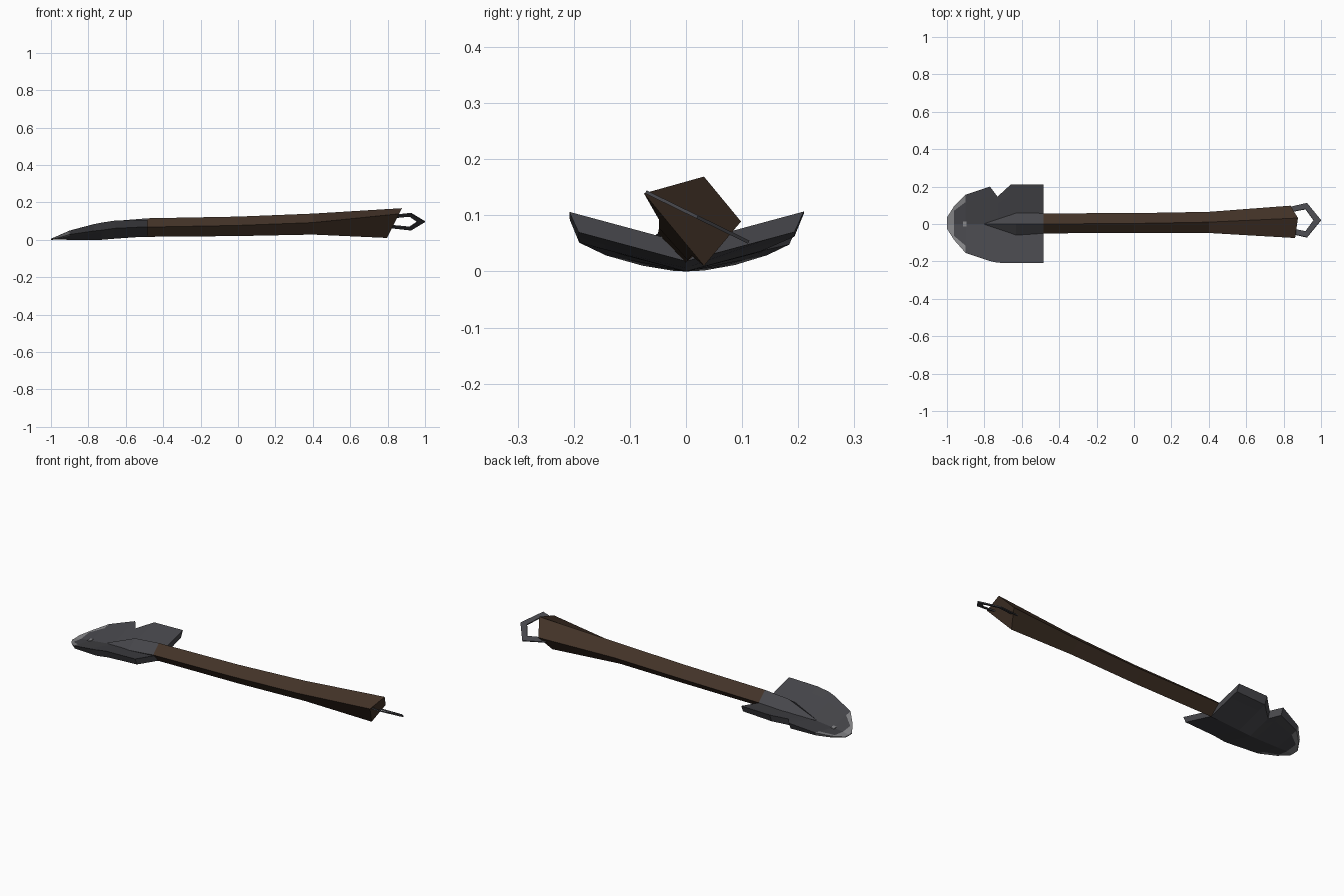
import bpy, bmesh
from mathutils import Vector

if "Cube" in bpy.data.objects:
    bpy.data.objects.remove(bpy.data.objects["Cube"])


def material(name, col):
    m = bpy.data.materials.new(name)
    m.diffuse_color = (*col, 1)
    m.use_nodes = True
    m.node_tree.nodes["Principled BSDF"].inputs["Base Color"].default_value = m.diffuse_color
    return m


STEEL = material("dark steel", (0.062, 0.062, 0.070))
WORN = material("worn bright steel", (0.24, 0.24, 0.25))
WOOD = material("dark wood", (0.056, 0.033, 0.021))


def loft(name, rings, mats, closed=False, rule=None):
    """Skin a list of equal-length point rings; cap the ends unless closed."""
    bm = bmesh.new()
    rows = [[bm.verts.new(p) for p in r] for r in rings]
    n = len(rows[0])
    pairs = list(zip(rows, rows[1:]))
    if closed:
        pairs.append((rows[-1], rows[0]))
    for a, b in pairs:
        for i in range(n):
            j = (i + 1) % n
            bm.faces.new((a[i], a[j], b[j], b[i]))
    if not closed:
        bm.faces.new(rows[0])
        bm.faces.new(rows[-1])
    bmesh.ops.recalc_face_normals(bm, faces=bm.faces)
    if rule:
        for f in bm.faces:
            f.material_index = rule(f.calc_center_median())
    me = bpy.data.meshes.new(name)
    bm.to_mesh(me)
    bm.free()
    for m in mats:
        me.materials.append(m)
    ob = bpy.data.objects.new(name, me)
    bpy.context.collection.objects.link(ob)
    return ob


# Blade: V-shaped sections (x, +y half width, -y half width, centre z, V slope, thickness)
stations = [
    (-0.485, 0.21, 0.208, 0.050, 0.27, 0.032),
    (-0.66, 0.21, 0.208, 0.042, 0.29, 0.036),
    (-0.73, 0.146, 0.207, 0.036, 0.27, 0.036),   # chipped notch on the +y side
    (-0.77, 0.20, 0.198, 0.032, 0.26, 0.032),
    (-0.90, 0.157, 0.155, 0.018, 0.20, 0.018),
    (-0.962, 0.095, 0.085, 0.011, 0.12, 0.010),
    (-1.0, 0.035, 0.025, 0.004, 0.05, 0.004),
]
rings = []
for x, yp, yn, c, s, t in stations:
    ys = [-yn, -0.75 * yn, 0, 0.75 * yp, yp]
    top = [(x, y, c + s * abs(y)) for y in ys]
    bot = [(x, 0.92 * y, c - t + s * 0.92 * abs(y)) for y in reversed(ys)]
    rings.append(top + bot)
loft("blade", rings, [STEEL, WORN],
     rule=lambda p: int(p.x < -0.965 or (p.x < -0.905 and abs(p.y) > 0.085)))

# Small worn fleck on the blade
loft("worn_fleck", [[(x, -0.015, z - 0.003), (x, 0.015, z - 0.003),
                     (x, 0.013, z + 0.004), (x, -0.013, z + 0.004)]
                    for x, z in ((-0.915, 0.017), (-0.895, 0.019))], [WORN])


# Four-cornered sections given as left, top, right and bottom (y, z)
def section(x, *yz):
    return [(x, y, z) for y, z in yz]


joint = section(-0.485, (-0.05, 0.068), (0.0, 0.115), (0.057, 0.066), (0.0, 0.016))

# Socket tapering to a point on the blade
loft("socket", [
    joint,
    section(-0.63, (-0.06, 0.06), (0.0, 0.103), (0.06, 0.06), (0.0, 0.012)),
    section(-0.80, (-0.002, 0.030), (0.0, 0.033), (0.002, 0.030), (0.0, 0.022)),
], [STEEL])

# Handle flaring to a slanted end
end = [(-0.075, 0.139), (0.032, 0.169), (0.098, 0.089), (0.032, 0.01)]
loft("handle", [
    joint,
    section(0.0, (-0.048, 0.077), (0.003, 0.124), (0.058, 0.072), (0.003, 0.020)),
    section(0.40, (-0.048, 0.092), (0.010, 0.140), (0.065, 0.083), (0.010, 0.028)),
    [(0.797 + 0.5 * (z - 0.01), y, z) for y, z in end],
], [WOOD])

# Hanging link: thin flat five-sided loop, tilted about the x axis
side = Vector((0, 0.9, -0.44)).normalized()
normal = Vector((0, 0.44, 0.9)).normalized()
outer = [(0.80, 0.07), (0.925, 0.102), (1.0, 0.0), (0.925, -0.102), (0.80, -0.07)]
inner = [(0.82, 0.045), (0.917, 0.066), (0.960, 0.0), (0.917, -0.066), (0.82, -0.045)]
link = []
for o, i in zip(outer, inner):
    po, pi = (Vector((q[0], 0.02, 0.097)) + side * q[1] for q in (o, i))
    h = normal * 0.003
    link.append([po + h, pi + h, pi - h, po - h])
loft("hanging_link", link, [STEEL], closed=True)
